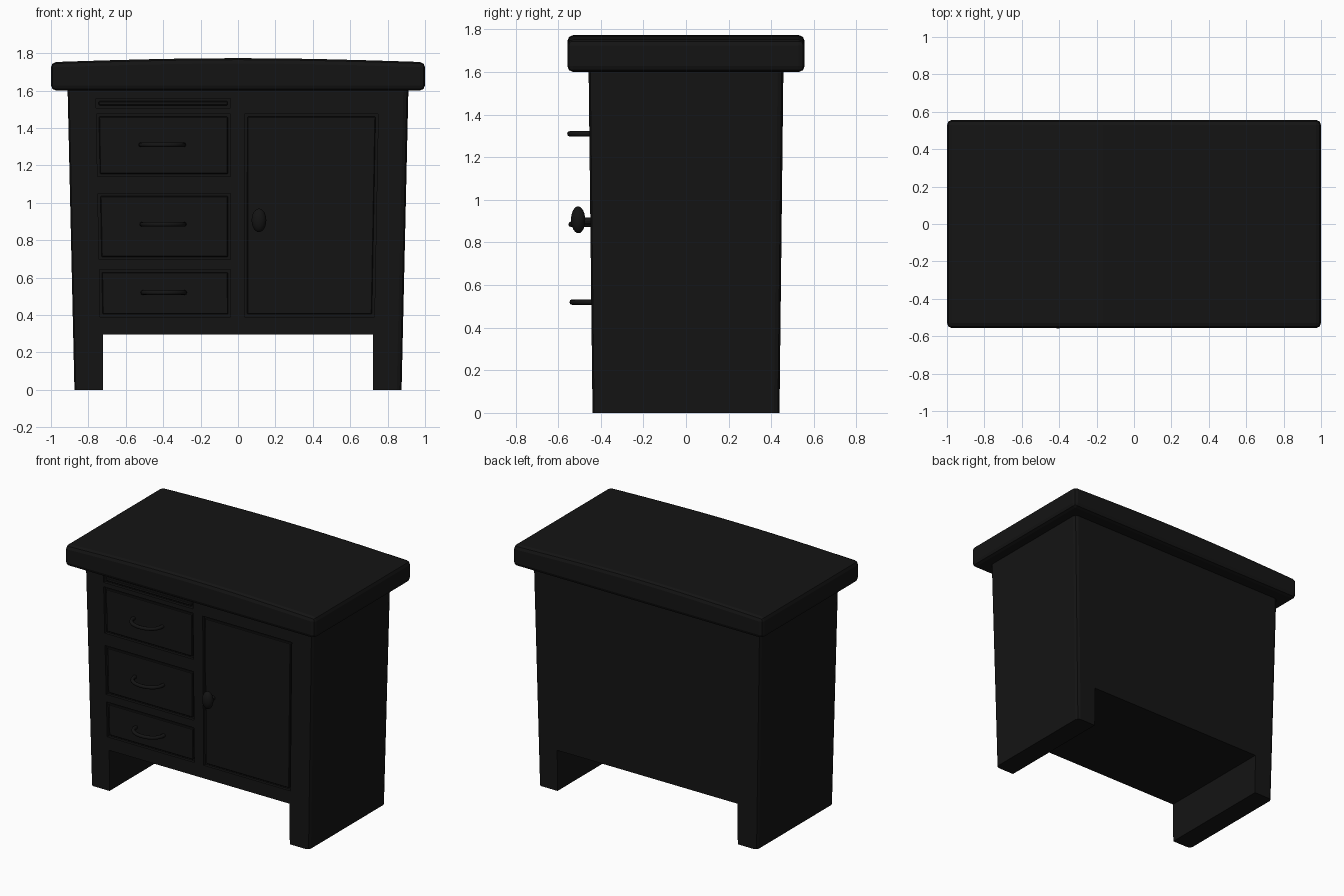
import bpy, bmesh, math
from mathutils import Vector

if "Cube" in bpy.data.objects:
    bpy.data.objects.remove(bpy.data.objects["Cube"])

black = bpy.data.materials.new("black_paint")
black.diffuse_color = (0.007, 0.007, 0.007, 1)
black.use_nodes = True
black.node_tree.nodes["Principled BSDF"].inputs["Base Color"].default_value = black.diffuse_color
FRONT = -0.457


def taper(p):
    # the whole carcass narrows slightly towards the floor
    k = 0.96 + 0.04 * p[2] / 1.6
    return Vector((p[0] * k, p[1] * k, p[2]))


def finish(name, bm, tapered=True, smooth=False):
    if tapered:
        for v in bm.verts:
            v.co = taper(v.co)
    bmesh.ops.recalc_face_normals(bm, faces=bm.faces)
    for f in bm.faces:
        f.smooth = smooth
    me = bpy.data.meshes.new(name)
    bm.to_mesh(me)
    bm.free()
    ob = bpy.data.objects.new(name, me)
    bpy.context.collection.objects.link(ob)
    me.materials.append(black)
    return ob


def extrude_profile(points, depth):
    # front-view outline swept from front to back
    bm = bmesh.new()
    f = bm.faces.new([bm.verts.new((x, -depth, z)) for x, z in points])
    r = bmesh.ops.extrude_face_region(bm, geom=[f])
    for v in r["geom"]:
        if isinstance(v, bmesh.types.BMVert):
            v.co.y = depth
    return bm


def panel_box(x0, x1, z0, z1, y0, y1):
    bm = bmesh.new()
    bmesh.ops.create_cube(bm, size=1)
    for v in bm.verts:
        v.co = ((x0, x1)[v.co.x > 0], (y0, y1)[v.co.y > 0], (z0, z1)[v.co.z > 0])
    return bm


# Carcass with slab legs, outer corners and lower front/back edges chamfered
leg_x = 0.752
bm = extrude_profile([(-0.911, 0), (-leg_x, 0), (-leg_x, 0.295), (leg_x, 0.295),
                      (leg_x, 0), (0.911, 0), (0.911, 1.62), (-0.911, 1.62)], -FRONT)
for v in bm.verts:  # keep the inner leg faces upright
    if abs(v.co.x) < 0.8 and v.co.z > 0.1:
        v.co.x *= 0.993
edges = [e for e in bm.edges
         if all(abs(v.co.x) > 0.9 for v in e.verts)
         and abs(e.verts[0].co.z - e.verts[1].co.z) > 1]
bmesh.ops.bevel(bm, geom=edges, offset=0.027, segments=2, profile=0.5, affect='EDGES')
edges = [e for e in bm.edges
         if all(abs(v.co.z - 0.295) < 0.01 and abs(v.co.x) < 0.8 for v in e.verts)
         and abs(e.verts[0].co.x - e.verts[1].co.x) > 1]
bmesh.ops.bevel(bm, geom=edges, offset=0.018, segments=1, affect='EDGES')
carcass = finish("carcass", bm)

# Recessed openings with fitted drawer fronts and door
left, mid = -0.760, -0.041
panels = {
    "top_strip": (left, mid, 1.507, 1.557),
    "upper_drawer": (left, mid, 1.14, 1.475),
    "middle_drawer": (left, mid, 0.697, 1.05),
    "lower_drawer": (left, mid, 0.39, 0.642),
    "door": (0.036, 0.752, 0.39, 1.475),
}
for name, (x0, x1, z0, z1) in panels.items():
    cutter = finish(name + "_cutter",
                    panel_box(x0, x1, z0, z1, FRONT - 0.1, FRONT + 0.02))
    cutter.hide_render = True
    cutter.hide_set(True)
    cutter.display_type = 'WIRE'
    mod = carcass.modifiers.new(name, 'BOOLEAN')
    mod.object = cutter
    mod.solver = 'EXACT'
    g = 0.014
    front = finish(name, panel_box(x0 + g, x1 - g, z0 + g, z1 - g,
                                   FRONT + 0.005, FRONT + 0.03))
    bev = front.modifiers.new("edge", 'BEVEL')
    bev.width = 0.004
    bev.segments = 1

# Gently arched worktop with chamfered edges
arch = [(1 - 2 * i / 12, 1.752 + 0.021 * math.cos((1 - 2 * i / 12) * math.pi / 2))
        for i in range(13)]
top = finish("worktop", extrude_profile([(-1, 1.6), (1, 1.6)] + arch, 0.557), tapered=False)
bev = top.modifiers.new("chamfer", 'BEVEL')
bev.width = 0.028
bev.segments = 2
bev.limit_method = 'ANGLE'
bev.angle_limit = math.radians(40)

# Bowed drawer handles
for name, z in (("upper", 1.31), ("middle", 0.885), ("lower", 0.52)):
    cu = bpy.data.curves.new(name + "_handle", 'CURVE')
    cu.dimensions = '3D'
    cu.bevel_depth = 0.013
    cu.bevel_resolution = 2
    cu.use_fill_caps = True
    sp = cu.splines.new('POLY')
    n = 15
    sp.points.add(n - 1)
    for i, p in enumerate(sp.points):
        a = math.pi * i / (n - 1)
        y = FRONT + 0.01 - 0.102 * max(math.sin(a), 0) ** 0.8
        p.co = (*taper((-0.408 - 0.115 * math.cos(a), y, z)), 1)
    sp.use_smooth = True
    cu.materials.append(black)
    bpy.context.collection.objects.link(bpy.data.objects.new(name + "_handle", cu))

# Oval door knob and its stem
bm = bmesh.new()
bmesh.ops.create_uvsphere(bm, u_segments=20, v_segments=12, radius=1)
for v in bm.verts:
    v.co = (0.114 + v.co.x * 0.04, -0.515 + v.co.y * 0.034, 0.906 + v.co.z * 0.063)
finish("door_knob", bm, smooth=True)
bm = bmesh.new()
bmesh.ops.create_cone(bm, cap_ends=True, segments=12, radius1=0.016, radius2=0.016, depth=0.08)
for v in bm.verts:
    x, y, z = v.co
    v.co = (0.114 + x, -0.475 + z, 0.9 + y)
finish("knob_stem", bm)
